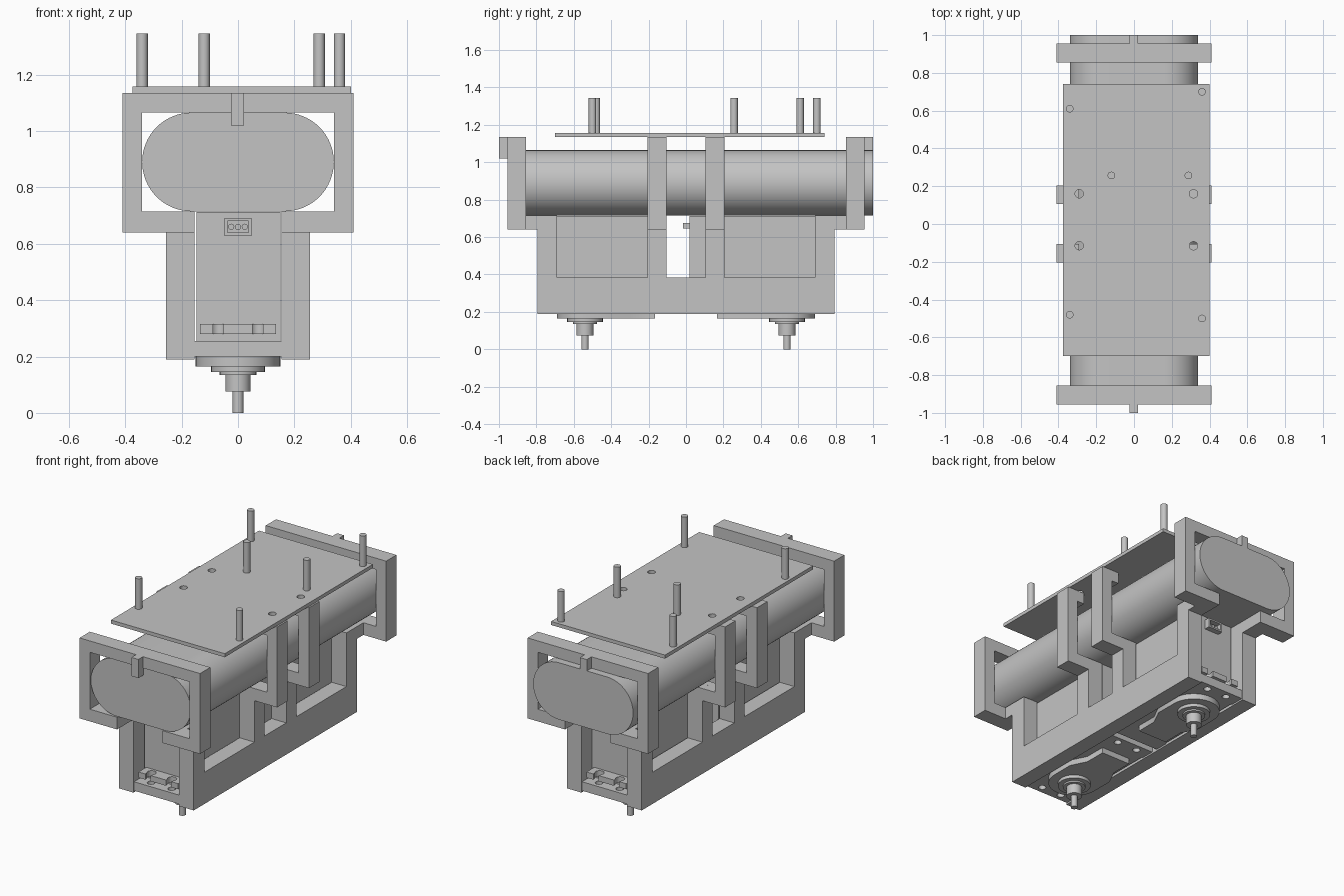
import bpy, bmesh, math
from mathutils import Matrix

if "Cube" in bpy.data.objects:
    bpy.data.objects.remove(bpy.data.objects["Cube"])

grey = bpy.data.materials.new("light_grey")
grey.use_nodes = True
grey.diffuse_color = (0.55, 0.55, 0.55, 1)
grey.node_tree.nodes["Principled BSDF"].inputs["Base Color"].default_value = (0.55, 0.55, 0.55, 1)

parts = []
ROTATION = {
    "x": Matrix(((0, 0, 1), (1, 0, 0), (0, 1, 0))).to_4x4(),
    "y": Matrix.Rotation(math.pi / 2, 4, "X"),
    "z": Matrix.Identity(4),
}


def rect(u0, u1, v0, v1):
    return [(u0, v0), (u1, v0), (u1, v1), (u0, v1)]


def arc(u, v, r, start=0, sweep=360, n=32):
    steps = n if sweep == 360 else n + 1
    angles = [math.radians(start + sweep * i / n) for i in range(steps)]
    return [(u + r * math.cos(a), v + r * math.sin(a)) for a in angles]


def flip(points):
    return [(-u, v) for u, v in reversed(points)]


def prism(name, loops, axis, a, b):
    """Extrude flat outlines (inner loops are holes) from a to b along an axis."""
    a, b = sorted((a, b))
    curve = bpy.data.curves.new(name, "CURVE")
    curve.dimensions = "2D"
    curve.fill_mode = "BOTH"
    curve.extrude = (b - a) / 2
    for loop in loops:
        spline = curve.splines.new("POLY")
        spline.points.add(len(loop) - 1)
        for point, (u, v) in zip(spline.points, loop):
            point.co = (u, v, 0, 1)
        spline.use_cyclic_u = True
    temp = bpy.data.objects.new(name + "_outline", curve)
    bpy.context.collection.objects.link(temp)
    graph = bpy.context.evaluated_depsgraph_get()
    mesh = bpy.data.meshes.new_from_object(temp.evaluated_get(graph))
    bpy.data.objects.remove(temp)
    bm = bmesh.new()
    bm.from_mesh(mesh)
    bmesh.ops.remove_doubles(bm, verts=bm.verts, dist=1e-5)
    bmesh.ops.recalc_face_normals(bm, faces=bm.faces)
    shift = [(a + b) / 2 if k == axis else 0 for k in "xyz"]
    bm.transform(Matrix.Translation(shift) @ ROTATION[axis])
    bm.to_mesh(mesh)
    bm.free()
    mesh.materials.clear()
    mesh.materials.append(grey)
    obj = bpy.data.objects.new(name, mesh)
    bpy.context.collection.objects.link(obj)
    parts.append(obj)


# Long rounded cell
prism("cell", [arc(0.165, 0.89, 0.175, -90, 180) + arc(-0.165, 0.89, 0.175, 90, 180)],
      "y", -0.945, 1.0)

# Frames at the ends, open clips in the middle, all notched below
side = [(0.41, 1.135), (0.41, 0.64), (0.155, 0.64), (0.155, 0.715), (0.34, 0.715), (0.34, 1.065)]
clip = [(0.29, 1.135)] + side + [(0.29, 1.065)]
for s, end in ((-1, "front"), (1, "back")):
    prism(end + "_frame", [side + flip(side)], "y", s * 0.855, s * 0.955)
    prism(end + "_clip", [clip, flip(clip)], "y", s * 0.105, s * 0.205)
    prism(end + "_stop_tab", [rect(-0.025, 0.022, 1.02, 1.135)], "y", s * 0.95, s)

# Housing walls with open bays between posts
half = [(0.795, 0.19), (0.795, 0.64), (0.855, 0.64), (0.855, 0.715), (0.69, 0.715), (0.69, 0.385),
        (0.205, 0.385), (0.205, 0.715), (0.105, 0.715), (0.105, 0.385)]
for s, label in ((-1, "right"), (1, "left")):
    prism(label + "_wall", [half + flip(half)], "x", s * 0.155, s * 0.255)

# Two servos, mirrored end to end
for s, end, inner in ((-1, "front", 0.105), (1, "back", 0.02)):
    prism(end + "_servo_body", [rect(-0.148, 0.15, 0.2, 0.712)], "y", s * inner, s * 0.7)
    y = s * 0.54

    # Gear cover, round at the shaft and narrower behind
    cover = arc(0, 0.54, 0.149, 0, 180) + [(-0.15, 0.4), (-0.1, 0.3), (-0.1, 0.165),
                                           (0.1, 0.165), (0.1, 0.3), (0.15, 0.4)]
    prism(end + "_gear_cover", [[(u, s * v) for u, v in cover]], "z", 0.165, 0.2)

    # Stepped horn and output shaft
    for name, r, z0, z1 in (("horn_disc", 0.095, 0.145, 0.166), ("horn_step", 0.065, 0.135, 0.146),
                            ("hub", 0.045, 0.075, 0.136), ("shaft", 0.019, 0, 0.076)):
        prism(end + "_" + name, [arc(0, y, r)], "z", z0, z1)

    # Drilled cross bars between the walls, outer and inner
    for name, y0, y1 in (("outer", 0.7, 0.79), ("inner", 0.02, 0.105)):
        yc = s * (y0 + y1) / 2
        holes = [arc(x, yc, 0.022, n=16) for x in (-0.07, 0.07)]
        lo, hi = sorted((s * y0, s * y1))
        prism(f"{end}_{name}_cross_bar", [rect(-0.155, 0.155, lo, hi)] + holes, "z", 0.2, 0.255)

    # Mounting ear with two open screw slots
    ear = [(-0.135, 0.69), (0.135, 0.69), (0.135, 0.775)]
    for x in (0.07, -0.07):
        ear += [(x + 0.018, 0.775)] + arc(x, 0.74, 0.026, 40, -260, 16) + [(x - 0.018, 0.775)]
    ear += [(-0.135, 0.775)]
    prism(end + "_servo_ear", [[(u, s * v) for u, v in ear]], "z", 0.28, 0.315)

    # Three-pin socket
    prism(end + "_socket", [rect(-0.05, 0.05, 0.63, 0.69), rect(-0.038, 0.038, 0.64, 0.68)],
          "y", s * 0.695, s * 0.735)
    prism(end + "_socket_pins", [arc(x, 0.66, 0.011, n=12) for x in (-0.024, 0, 0.024)],
          "y", s * 0.695, s * 0.715)

# Small plug in the middle bay
prism("middle_plug", [rect(-0.04, 0.04, 0.645, 0.675)], "y", -0.015, 0.025)

# Drilled top plate and its standoffs
holes = [arc(x, y, 0.022, n=20) for x in (-0.29, 0.315) for y in (-0.115, 0.16)]
prism("top_plate", [rect(-0.375, 0.4, -0.7, 0.74)] + holes, "z", 1.135, 1.157)
for i, (x, y) in enumerate(((-0.34, 0.61), (0.36, 0.7), (-0.12, 0.257),
                            (0.288, 0.257), (-0.34, -0.48), (0.36, -0.5))):
    prism(f"standoff_{i + 1}", [arc(x, y, 0.02, n=24)], "z", 1.15, 1.345)

# Smooth the round surfaces and keep the edges sharp
for obj in bpy.context.selected_objects:
    obj.select_set(False)
for obj in parts:
    obj.select_set(True)
bpy.context.view_layer.objects.active = parts[0]
bpy.ops.object.shade_smooth_by_angle(angle=math.radians(30))
